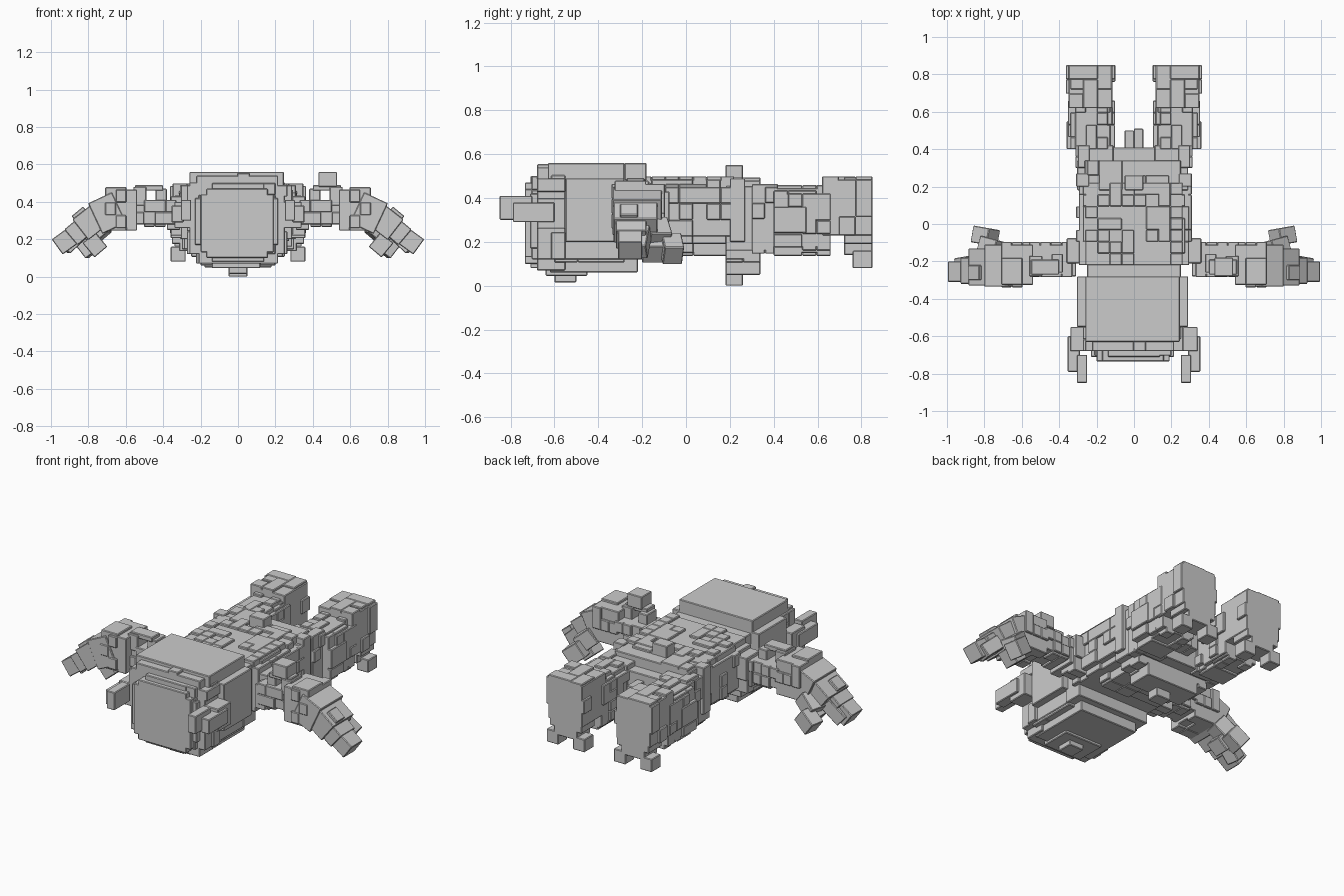
import bpy, bmesh, random
from math import radians
from mathutils import Matrix, Vector

if "Cube" in bpy.data.objects:
    bpy.data.objects.remove(bpy.data.objects["Cube"], do_unlink=True)

random.seed(7)
grey = bpy.data.materials.new("plain grey")
grey.use_nodes = True
grey.diffuse_color = (0.6, 0.6, 0.6, 1)
grey.node_tree.nodes["Principled BSDF"].inputs["Base Color"].default_value = grey.diffuse_color


def block(bm, x, y, z, turn=0, yaw=0):
    """Add a block from its ranges, tilted about y and then z around its centre."""
    ranges = (x, y, z)
    centre = Vector([(a + b) / 2 for a, b in ranges])
    size = Vector([b - a for a, b in ranges])
    matrix = (Matrix.Translation(centre) @ Matrix.Rotation(radians(yaw), 4, 'Z')
              @ Matrix.Rotation(radians(turn), 4, 'Y') @ Matrix.Diagonal(size).to_4x4())
    bmesh.ops.create_cube(bm, size=1, matrix=matrix)


def clad(bm, x, y, z, faces, cell=0.065, depth=0.014, chance=0.35):
    """Scatter raised slabs over chosen faces of a block, as (axis, side) pairs."""
    ranges = (x, y, z)
    for axis, side in faces:
        u, v = [i for i in range(3) if i != axis]
        nu, nv = [max(1, round((ranges[i][1] - ranges[i][0]) / cell)) for i in (u, v)]
        for i in range(nu):
            for j in range(nv):
                if random.random() > chance:
                    continue
                slab = [None, None, None]
                for k, n, total in ((u, i, nu), (v, j, nv)):
                    low, high = ranges[k]
                    step = (high - low) / total
                    end = min(total, n + random.choice((1, 1, 2)))
                    slab[k] = (low + n * step, low + end * step)
                surface = ranges[axis][side]
                slab[axis] = (surface - depth, surface + depth)
                block(bm, *slab)


def stepped(bm, x, y, z, step, faces=()):
    """A block along y whose four long corners are cut back in one step."""
    wide = (x, y, (z[0] + step, z[1] - step))
    tall = ((x[0] + step, x[1] - step), y, z)
    for part in (wide, tall):
        block(bm, *part)
        clad(bm, *part, faces)


def finish(bm, name, mirrored=False):
    mesh = bpy.data.meshes.new(name)
    bm.to_mesh(mesh)
    bm.free()
    mesh.materials.append(grey)
    obj = bpy.data.objects.new(name, mesh)
    bpy.context.collection.objects.link(obj)
    if mirrored:
        mirror = obj.modifiers.new("Mirror", 'MIRROR')
        mirror.use_mirror_merge = False
    bevel = obj.modifiers.new("Bevel", 'BEVEL')
    bevel.width = 0.004
    bevel.segments = 1


LEFT, RIGHT, FRONT, BACK = (0, 1), (0, 0), (1, 0), (1, 1)
BOTTOM, TOP = (2, 0), (2, 1)
SIDES = [LEFT, RIGHT]

# Head: core with wider cheeks, smooth top and stepped front corners
bm = bmesh.new()
block(bm, (-.26, .245), (-.63, -.28), (.12, .56))
block(bm, (-.305, .29), (-.55, -.28), (.2, .49))
block(bm, (-.2, .2), (-.62, -.22), (.06, .3))
stepped(bm, (-.26, .25), (-.68, -.55), (.07, .54), .05, [TOP, *SIDES])
clad(bm, (-.25, .24), (-.6, -.28), (.12, .4), [BOTTOM], cell=.1)
finish(bm, "head")

# Face: rounded plate built up in steps
bm = bmesh.new()
block(bm, (-.2, .19), (-.735, -.6), (.13, .44))
block(bm, (-.17, .16), (-.735, -.6), (.1, .47))
block(bm, (-.23, .215), (-.71, -.6), (.17, .42))
block(bm, (-.14, .14), (-.71, -.6), (.08, .5))
clad(bm, (-.21, .2), (-.69, -.6), (.12, .5), [FRONT], chance=.3)
finish(bm, "face")

# Chin nubs under the head
bm = bmesh.new()
block(bm, (-.05, .05), (-.6, -.5), (.015, .1))
block(bm, (-.14, .12), (-.64, -.45), (.045, .1))
finish(bm, "chin")

# Side horns pointing forward
bm = bmesh.new()
block(bm, (.24, .34), (-.68, -.55), (.26, .4))
block(bm, (.29, .355), (-.79, -.6), (.29, .38))
block(bm, (.25, .305), (-.85, -.7), (.3, .41))
finish(bm, "horns", mirrored=True)

# Neck
bm = bmesh.new()
block(bm, (-.25, .25), (-.3, -.18), (.12, .48))
finish(bm, "neck")

# Torso with a rough back and a narrower belly
bm = bmesh.new()
stepped(bm, (-.295, .295), (-.22, .22), (.19, .485), .035, [TOP, *SIDES])
belly = ((-.2, .2), (-.05, .2), (.15, .3))
block(bm, *belly)
clad(bm, *belly, [BOTTOM, *SIDES], cell=.09)
finish(bm, "torso")

# Belt with nubs above and below, and a hip block behind it
bm = bmesh.new()
stepped(bm, (-.29, .29), (.18, .34), (.12, .48), .04, [TOP, BOTTOM, *SIDES])
block(bm, (-.18, .18), (.18, .34), (.05, .2))
block(bm, (-.05, .05), (.18, .26), (0, .1))
block(bm, (-.05, .05), (.18, .26), (.45, .55))
for x in (-.31, .24):
    block(bm, (x, x + .07), (.2, .27), (.2, .49))
block(bm, (-.12, .12), (.3, .41), (.16, .42))
finish(bm, "belt")

# Tail stub between the legs
bm = bmesh.new()
block(bm, (-.05, .0), (.35, .5), (.22, .36))
block(bm, (0, .05), (.35, .51), (.22, .38))
finish(bm, "tail")

# Legs
bm = bmesh.new()
thigh = ((.11, .3), (.3, .42), (.16, .45))
block(bm, *thigh)
clad(bm, *thigh, [TOP, BOTTOM, LEFT])
stepped(bm, (.115, .34), (.4, .66), (.15, .445), .025, [TOP, BOTTOM, *SIDES])
block(bm, (.2, .36), (.4, .55), (.24, .36))
finish(bm, "legs", mirrored=True)

# Feet with small toes at the lower corners
bm = bmesh.new()
foot = ((.115, .35), (.62, .85), (.23, .485))
block(bm, *foot)
clad(bm, *foot, [TOP, *SIDES], cell=.09)
block(bm, (.15, .31), (.72, .85), (.14, .3))
block(bm, (.12, .34), (.72, .85), (.19, .495))
for x in (.1, .28):
    block(bm, (x, x + .08), (.76, .85), (.08, .16))
finish(bm, "feet", mirrored=True)

# Shoulders, leaving a slit behind the head
bm = bmesh.new()
shoulder = ((.27, .36), (-.21, -.09), (.22, .43))
block(bm, *shoulder)
clad(bm, *shoulder, [TOP, BOTTOM, BACK])
block(bm, (.31, .38), (-.28, -.1), (.25, .4))
finish(bm, "shoulders", mirrored=True)

# Upper arms, leaving a small square gap near the top
bm = bmesh.new()
upper = ((.33, .56), (-.27, -.11), (.28, .41))
block(bm, *upper)
clad(bm, *upper, [BOTTOM, FRONT, BACK])
block(bm, (.38, .44), (-.26, -.16), (.38, .47))
block(bm, (.49, .56), (-.28, -.17), (.38, .48))
block(bm, (.4, .55), (-.27, -.19), (.46, .49))
finish(bm, "upper_arms", mirrored=True)

# Raised block on the left arm
bm = bmesh.new()
block(bm, (.43, .53), (-.28, -.18), (.48, .56))
finish(bm, "left_arm_nub")

# Forearms
bm = bmesh.new()
fore = ((.54, .71), (-.325, -.11), (.26, .465))
block(bm, *fore)
clad(bm, *fore, [TOP, BOTTOM, FRONT, BACK])
block(bm, (.63, .77), (-.335, -.11), (.25, .43), turn=25)
finish(bm, "forearms", mirrored=True)

# Hands: tilted blocks stepping down to the tips, with a raised knuckle
bm = bmesh.new()
block(bm, (.7, .86), (-.33, -.13), (.23, .37), turn=38)
block(bm, (.77, .91), (-.32, -.18), (.2, .31), turn=40)
block(bm, (.79, .87), (-.3, -.22), (.27, .36), turn=40)
block(bm, (.84, .98), (-.31, -.2), (.15, .25), turn=36)
block(bm, (.81, .95), (-.25, -.17), (.16, .24), turn=42, yaw=-10)
finish(bm, "hands", mirrored=True)

# Thumbs reaching back and down
bm = bmesh.new()
block(bm, (.7, .82), (-.18, -.08), (.19, .29), turn=40, yaw=15)
block(bm, (.72, .81), (-.2, -.1), (.12, .22), turn=40)
block(bm, (.74, .85), (-.11, -.02), (.12, .22), turn=38, yaw=10)
finish(bm, "thumbs", mirrored=True)
